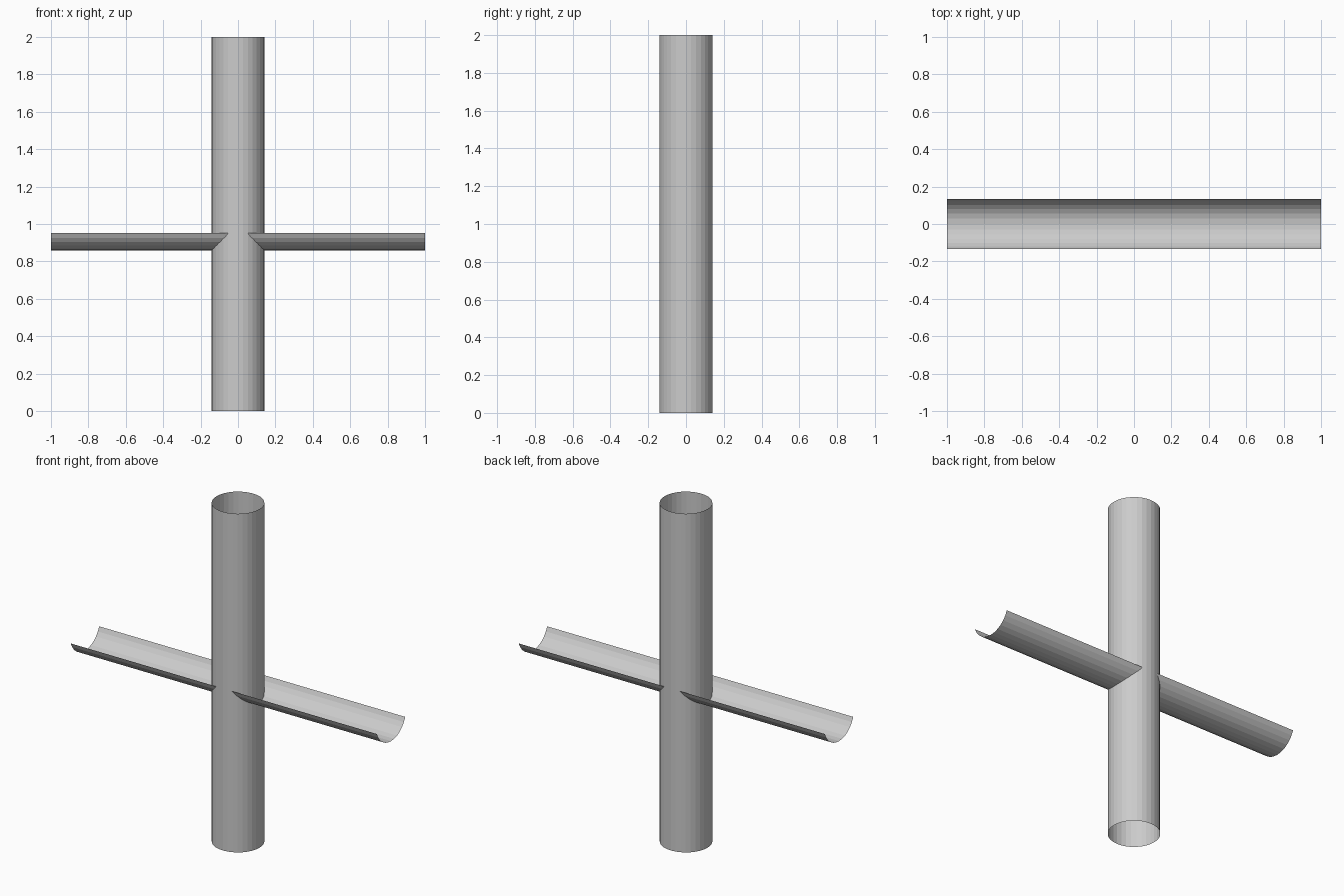
import bpy
import bmesh
from math import sin, cos, radians
from mathutils import Vector

cube = bpy.data.objects.get("Cube")
if cube:
    bpy.data.objects.remove(cube)

RADIUS = 0.141
CENTRE = Vector((0, 0, 1))

grey = bpy.data.materials.new("light_grey")
grey.use_nodes = True
colour = (0.6, 0.6, 0.6, 1)
grey.diffuse_color = colour
grey.node_tree.nodes["Principled BSDF"].inputs["Base Color"].default_value = colour


def extruded_sheet(name, profile, direction, closed):
    """Sweep a profile one unit each way along a direction, leaving the ends open."""
    bm = bmesh.new()
    rows = [[bm.verts.new(CENTRE + p + direction * side) for p in profile]
            for side in (-1, 1)]
    count = len(profile)
    for i in range(count if closed else count - 1):
        j = (i + 1) % count
        bm.faces.new((rows[0][i], rows[0][j], rows[1][j], rows[1][i]))
    mesh = bpy.data.meshes.new(name)
    bm.to_mesh(mesh)
    bm.free()
    mesh.materials.append(grey)
    obj = bpy.data.objects.new(name, mesh)
    bpy.context.collection.objects.link(obj)
    return obj


# Upright open pipe
SIDES = 32
circle = [Vector((cos(radians(360 * i / SIDES)), sin(radians(360 * i / SIDES)), 0)) * RADIUS
          for i in range(SIDES)]
extruded_sheet("upright_pipe", circle, Vector((0, 0, 1)), True)

# Shallow trough running left to right through the pipe
STEPS = 12
HALF_ANGLE = 70
angles = [radians(HALF_ANGLE * (2 * i / STEPS - 1)) for i in range(STEPS + 1)]
arc = [Vector((0, sin(a), -cos(a))) * RADIUS for a in angles]
extruded_sheet("cross_trough", arc, Vector((-1, 0, 0)), False)
